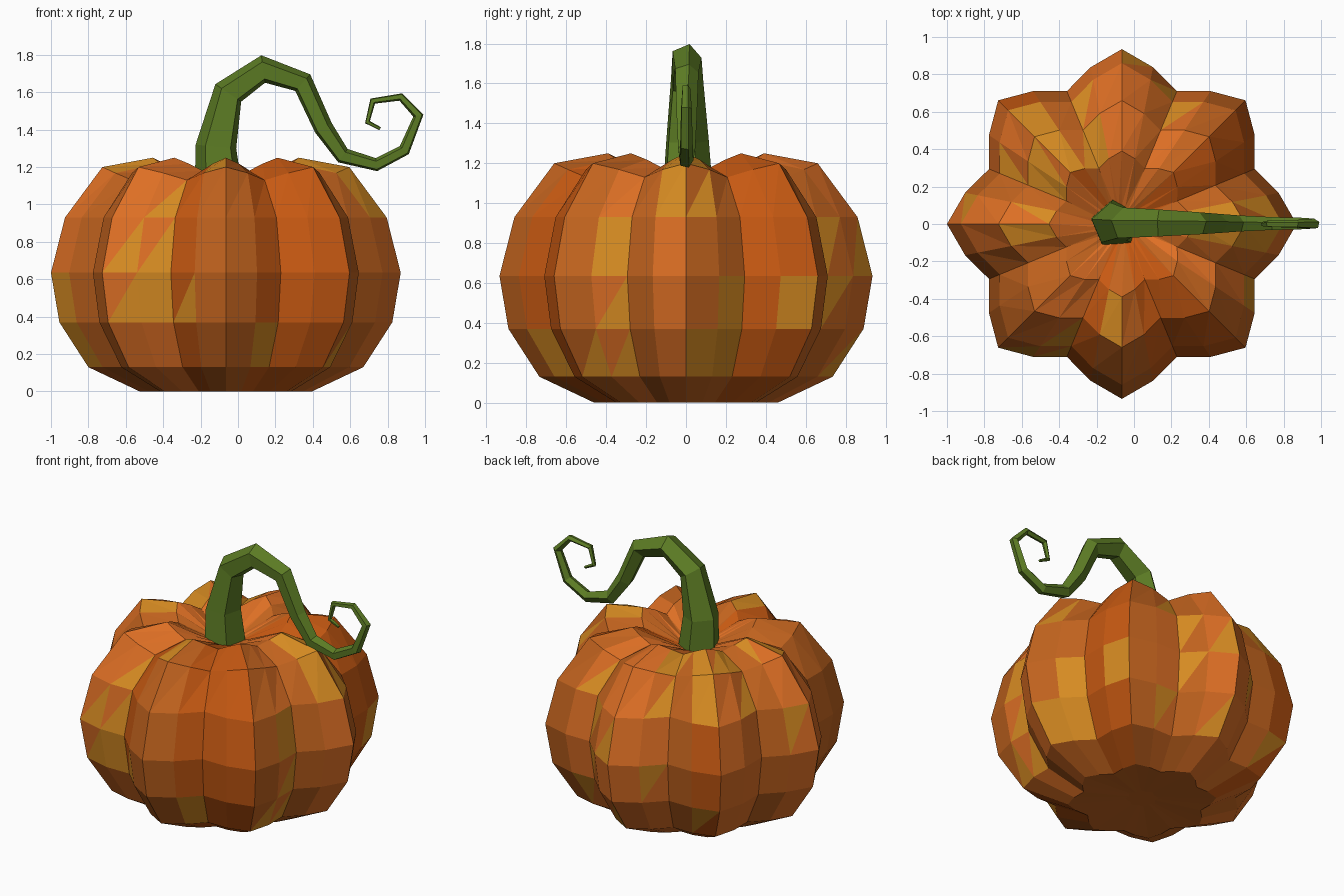
import bpy, bmesh, random
from math import sin, cos, radians, tau
from mathutils import Vector

random.seed(4)
if "Cube" in bpy.data.objects:
    bpy.data.objects.remove(bpy.data.objects["Cube"])


def make_material(name, color):
    mat = bpy.data.materials.new(name)
    mat.use_nodes = True
    mat.diffuse_color = (*color, 1)
    node = next(n for n in mat.node_tree.nodes if n.type == "BSDF_PRINCIPLED")
    node.inputs["Base Color"].default_value = (*color, 1)
    node.inputs["Roughness"].default_value = 0.9
    return mat


ORANGE = make_material("bright orange", (0.73, 0.16, 0.018))
DEEP = make_material("deep orange", (0.57, 0.10, 0.006))
BROWN = make_material("brown orange", (0.54, 0.125, 0.013))
YELLOW = make_material("golden yellow", (0.68, 0.26, 0.016))
GREEN = make_material("stem green", (0.11, 0.205, 0.018))


def finish(bm, name, materials):
    bmesh.ops.recalc_face_normals(bm, faces=bm.faces)
    mesh = bpy.data.meshes.new(name)
    bm.to_mesh(mesh)
    bm.free()
    for mat in materials:
        mesh.materials.append(mat)
    obj = bpy.data.objects.new(name, mesh)
    bpy.context.collection.objects.link(obj)
    return obj


# Ribbed body: eight lobes, four columns of faces in each
COLUMNS = 32
LOBE = (1.0, 0.914, 0.822, 0.914)      # radius factor around one lobe
DROP = (0.0, 0.45, 1.0, 0.45)          # how far the top sinks in the grooves
RINGS = [                              # radius, height, groove drop
    (0.10, 0.02, 0), (0.46, 0.0, 0), (0.735, 0.13, 0), (0.89, 0.37, 0),
    (0.935, 0.635, 0), (0.86, 0.93, 0), (0.66, 1.20, 0.07),
    (0.39, 1.25, 0.07), (0.10, 1.10, 0),
]
CENTRE_X = -0.065

bm = bmesh.new()
rings = []
for radius, height, drop in RINGS:
    ring = []
    for k in range(COLUMNS):
        a = tau * k / COLUMNS
        r = radius * LOBE[k % 4]
        ring.append(bm.verts.new((CENTRE_X + r * cos(a), r * sin(a),
                                  height - drop * DROP[k % 4])))
    rings.append(ring)

# Column colours: o bright, d deep, b brown; starts at +x, anticlockwise
COLUMN_COLOURS = "bbdd" "bobo" "oobd" "oobo" "obbb" "oodb" "bddd" "bobo"
PATCHES = {                            # column: golden bands
    0: (2, 6), 1: (2, 3), 3: (3,), 9: (6,), 11: (5, 6), 13: (6,),
    16: (2, 3, 6), 20: (), 21: (3,), 22: (), 23: (6,), 25: (2,),
    29: (4,), 31: (5, 6),
}
HALF_PATCHES = {(20, 3), (20, 4), (21, 4), (21, 5), (22, 3),
                (28, 2), (29, 2), (29, 3), (0, 5)}
for band in range(len(RINGS) - 1):
    for k in range(COLUMNS):
        n = (k + 1) % COLUMNS
        low, high = rings[band], rings[band + 1]
        pair = (bm.faces.new((low[k], low[n], high[n])),
                bm.faces.new((low[k], high[n], high[k])))
        base = "odb".index(COLUMN_COLOURS[k])
        unseen = 5 <= k <= 15 and 1 < band < 7
        for i, face in enumerate(pair):
            face.material_index = base if band else 2
            golden = band in PATCHES.get(k, ())
            half = (k, band) in HALF_PATCHES and i == 0
            if golden or half or (unseen and random.random() < 0.13):
                face.material_index = 3
bm.faces.new(rings[0]).material_index = 2
bm.faces.new(rings[-1]).material_index = 2
finish(bm, "pumpkin_body", [ORANGE, DEEP, BROWN, YELLOW])

# Five-sided tapering stem that arches over and curls into a tendril
STEM = [                               # x, z, radius
    (-0.10, 1.06, 0.135), (-0.115, 1.31, 0.115), (-0.05, 1.595, 0.088),
    (0.135, 1.722, 0.078), (0.345, 1.65, 0.063), (0.455, 1.41, 0.054),
    (0.56, 1.26, 0.046), (0.74, 1.212, 0.037), (0.89, 1.29, 0.034),
    (0.965, 1.475, 0.029), (0.87, 1.575, 0.022), (0.72, 1.553, 0.019),
    (0.692, 1.44, 0.015), (0.76, 1.405, 0.009),
]
SIDES = 5
bm = bmesh.new()
points = [Vector((x, 0, z)) for x, z, r in STEM]
previous = None
for i, (x, z, radius) in enumerate(STEM):
    before = points[i] - points[max(i - 1, 0)]
    after = points[min(i + 1, len(points) - 1)] - points[i]
    tangent = (before.normalized() + after.normalized()).normalized()
    normal = Vector((-tangent.z, 0, tangent.x))
    ring = []
    for s in range(SIDES):
        a = radians(13) + tau * s / SIDES
        offset = normal * cos(a) + Vector((0, 1, 0)) * sin(a)
        ring.append(bm.verts.new(points[i] + offset * radius))
    if previous:
        for s in range(SIDES):
            n = (s + 1) % SIDES
            bm.faces.new((previous[s], previous[n], ring[n], ring[s]))
    else:
        bm.faces.new(ring)
    previous = ring
bm.faces.new(previous)
finish(bm, "stem", [GREEN])
